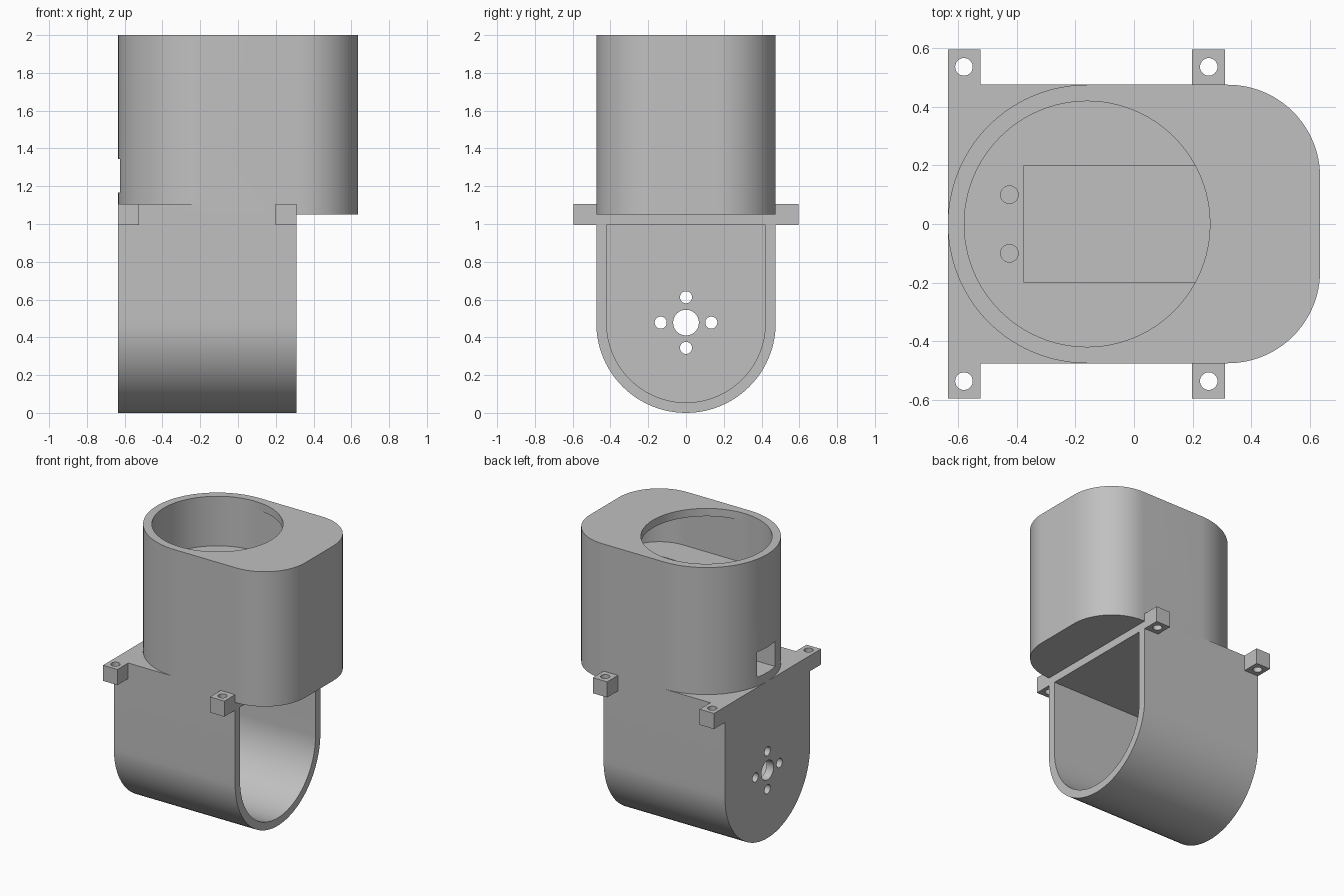
import bpy
import bmesh
import math

cube = bpy.data.objects.get("Cube")
if cube:
    bpy.data.objects.remove(cube, do_unlink=True)

grey = bpy.data.materials.new("plain_grey")
grey.use_nodes = True
COLOR = (0.53, 0.53, 0.53, 1)
grey.diffuse_color = COLOR
grey.node_tree.nodes["Principled BSDF"].inputs["Base Color"].default_value = COLOR

WALL = 0.055


def arc(cx, cy, r, a0, a1, n):
    """Points along an arc, angles in degrees."""
    return [(cx + r * math.cos(math.radians(a0 + (a1 - a0) * i / n)),
             cy + r * math.sin(math.radians(a0 + (a1 - a0) * i / n))) for i in range(n + 1)]


def prism(name, pts, axis, lo, hi):
    """Extrude a profile along z (profile in x, y) or along x (profile in y, z)."""
    place = (lambda p, h: (p[0], p[1], h)) if axis == "z" else (lambda p, h: (h, p[0], p[1]))
    bm = bmesh.new()
    bottom = [bm.verts.new(place(p, lo)) for p in pts]
    top = [bm.verts.new(place(p, hi)) for p in pts]
    bm.faces.new(bottom[::-1])
    bm.faces.new(top)
    for i in range(len(pts)):
        j = (i + 1) % len(pts)
        bm.faces.new((bottom[i], bottom[j], top[j], top[i]))
    bmesh.ops.recalc_face_normals(bm, faces=bm.faces)
    mesh = bpy.data.meshes.new(name)
    bm.to_mesh(mesh)
    bm.free()
    mesh.materials.append(grey)
    ob = bpy.data.objects.new(name, mesh)
    bpy.context.collection.objects.link(ob)
    return ob


def box(name, x0, x1, y0, y1, z0, z1):
    return prism(name, [(x0, y0), (x1, y0), (x1, y1), (x0, y1)], "z", z0, z1)


def rod(name, a, b, r, axis, lo, hi, n=32):
    return prism(name, arc(a, b, r, 0, 360, n)[:-1], axis, lo, hi)


def combine(target, tool, operation):
    """Apply a boolean and discard the tool."""
    mod = target.modifiers.new("bool", "BOOLEAN")
    mod.object, mod.operation, mod.solver = tool, operation, "EXACT"
    bpy.context.view_layer.objects.active = target
    bpy.ops.object.modifier_apply(modifier=mod.name)
    bpy.data.objects.remove(tool, do_unlink=True)


def u_profile(inset, top):
    """Round-bottomed trough section."""
    r = 0.475 - inset
    return [(r, top), (-r, top)] + arc(0, 0.475, r, 180, 360, 48)


def housing_profile(inset):
    """Plan with a half-round left end and rounded right corners."""
    c = 0.315 - inset
    return (arc(-0.16, 0, 0.475 - inset, 90, 270, 60)
            + arc(0.32, -0.16, c, -90, 0, 24) + arc(0.32, 0.16, c, 0, 90, 24))


# Lower trough-shaped bracket, with its flat top plate
body = prism("motor_bracket_housing", u_profile(0, 1.105), "x", -0.635, 0.31)

# Upper housing and the four mounting lugs
combine(body, prism("housing", housing_profile(0), "z", 1.05, 2.0), "UNION")
for x0 in (-0.635, 0.198):
    for s in (-1, 1):
        y0, y1 = sorted((s * 0.44, s * 0.595))
        combine(body, box("lug", x0, x0 + 0.112, y0, y1, 0.995, 1.105), "UNION")

# Lower cavity, open on the right
cuts = [prism("trough_cut", u_profile(WALL, 0.995), "x", -0.58, 0.5)]
# Upper cavity under the lid, and the round opening in the lid
cuts.append(prism("cavity_cut", housing_profile(WALL), "z", 1.65, 1.945))
cuts.append(rod("opening_cut", -0.16, 0, 0.419, "z", 1.8, 2.1, 96))
# Rectangular pocket in the deck and the cable window leading into it
cuts.append(box("pocket_cut", -0.375, 0.435, -0.2, 0.2, 1.11, 1.75))
cuts.append(box("window_cut", -0.8, -0.3, -0.1, 0.1, 1.168, 1.345))
# Screw holes in the deck
for x in (-0.425, 0.485):
    for y in (-0.1, 0.1):
        cuts.append(rod("deck_hole_cut", x, y, 0.03, "z", 1.4, 1.75))
# Lug holes
for x in (-0.58, 0.255):
    for y in (-0.536, 0.536):
        cuts.append(rod("lug_hole_cut", x, y, 0.03, "z", 0.9, 1.2))
# Shaft hole and its ring of four screw holes in the end wall
cuts.append(rod("shaft_cut", 0, 0.478, 0.068, "x", -0.8, -0.5, 48))
for dy, dz in ((0.134, 0), (-0.134, 0), (0, 0.134), (0, -0.134)):
    cuts.append(rod("ring_hole_cut", dy, 0.478 + dz, 0.032, "x", -0.8, -0.5))
for cut in cuts:
    combine(body, cut, "DIFFERENCE")

# Smooth curved walls, crisp corners
bpy.ops.object.select_all(action="DESELECT")
body.select_set(True)
bpy.context.view_layer.objects.active = body
bpy.ops.object.shade_smooth_by_angle(angle=math.radians(30))
